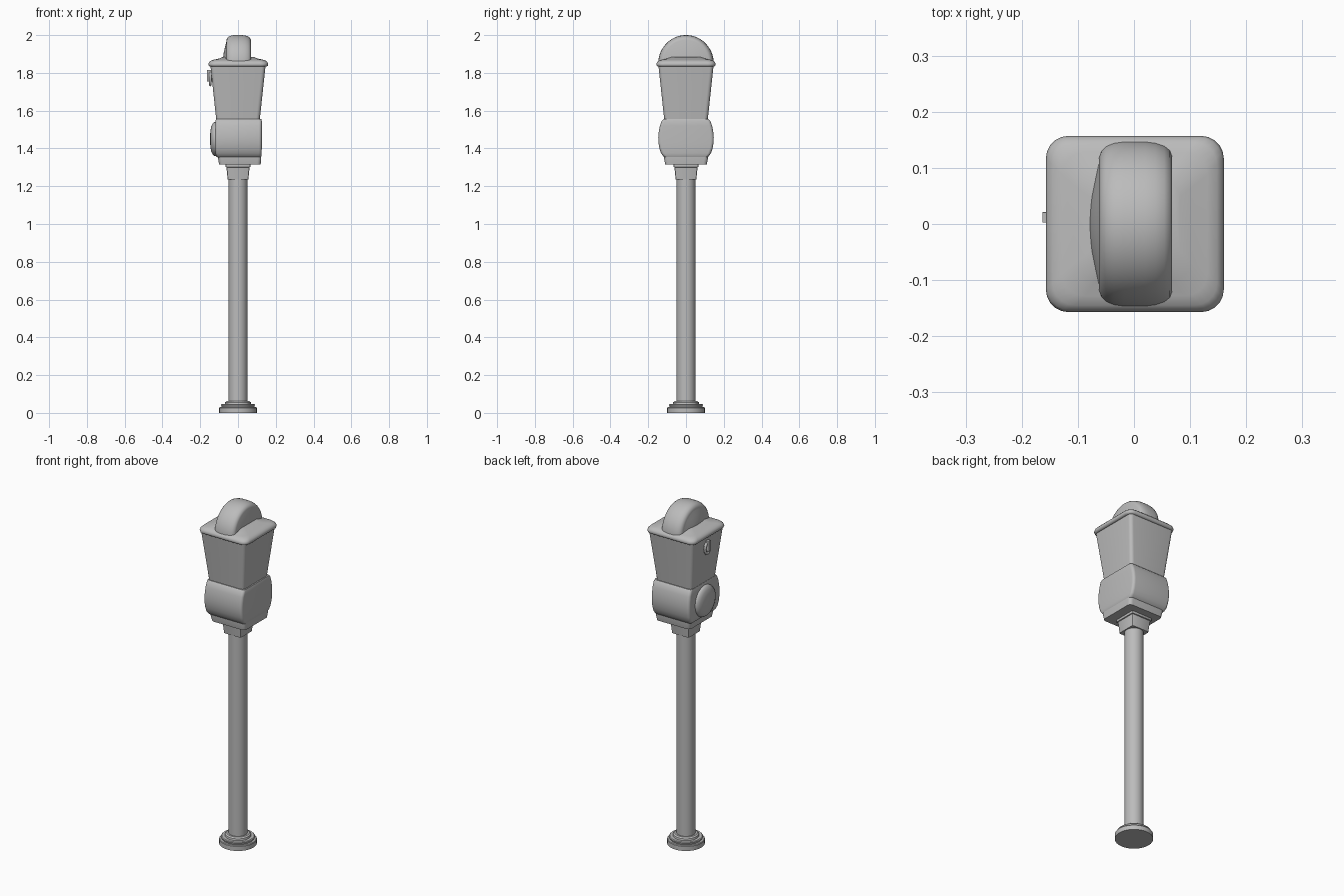
import bpy, bmesh, math
from math import pi, sin, cos

cube = bpy.data.objects.get("Cube")
if cube:
    bpy.data.objects.remove(cube, do_unlink=True)

# Single painted metal colour
metal = bpy.data.materials.new("grey_metal")
metal.use_nodes = True
grey = (0.5, 0.5, 0.5, 1)
metal.diffuse_color = grey
metal.node_tree.nodes["Principled BSDF"].inputs["Base Color"].default_value = grey


def finish(obj, angle=35):
    obj.data.materials.append(metal)
    bpy.ops.object.select_all(action='DESELECT')
    obj.select_set(True)
    bpy.context.view_layer.objects.active = obj
    bpy.ops.object.shade_smooth_by_angle(angle=math.radians(angle))


def loft(name, rings, angle=35):
    """Skin a list of equally long closed rings and cap both ends."""
    bm = bmesh.new()
    loops = [[bm.verts.new(p) for p in ring] for ring in rings]
    n = len(loops[0])
    for a, b in zip(loops, loops[1:]):
        for i in range(n):
            j = (i + 1) % n
            bm.faces.new((a[i], a[j], b[j], b[i]))
    bm.faces.new(loops[0][::-1])
    bm.faces.new(loops[-1])
    bmesh.ops.recalc_face_normals(bm, faces=bm.faces)
    mesh = bpy.data.meshes.new(name)
    bm.to_mesh(mesh)
    bm.free()
    obj = bpy.data.objects.new(name, mesh)
    bpy.context.collection.objects.link(obj)
    finish(obj, angle)
    return obj


def rounded(z, left, right, depth, r, steps=5):
    """Rounded rectangle at height z, from left to right, +-depth in y."""
    pts = []
    corners = ((right - r, depth - r), (left + r, depth - r),
               (left + r, r - depth), (right - r, r - depth))
    for k, (cx, cy) in enumerate(corners):
        for s in range(steps + 1):
            a = (k + s / steps) * pi / 2
            pts.append((cx + r * cos(a), cy + r * sin(a), z))
    return pts


def circle(z, r, n=32):
    return [(r * cos(2 * pi * i / n), r * sin(2 * pi * i / n), z) for i in range(n)]


def disc_x(x, r, z, n=32):
    return [(x, r * cos(2 * pi * i / n), z + r * sin(2 * pi * i / n)) for i in range(n)]


# Stepped round foot and pole
loft("foot_flange", [circle(z, r) for z, r in
     ((0, .1), (.026, .1), (.03, .097), (.03, .086), (.042, .09), (.046, .086),
      (.046, .07), (.056, .068), (.062, .06), (.062, .05))])
loft("pole", [circle(.05, .05), circle(1.24, .05)])

# Square tapered collar below the head
loft("collar", [rounded(z, -w, w, w, .008, 2) for z, w in
     ((1.235, .055), (1.3, .061), (1.302, .066), (1.32, .066))])

# Tray under the coin box
loft("tray", [rounded(z, l, r, d, .02) for z, l, r, d in
     ((1.315, -.1, .12, .11), (1.345, -.105, .123, .116), (1.37, -.11, .123, .116))])

# Coin box, bulging to front and back
loft("coin_box", [rounded(z, l, r, d, .016) for z, l, r, d in
     ((1.35, -.105, .12, .108), (1.358, -.115, .124, .12), (1.375, -.12, .125, .132),
      (1.40, -.121, .126, .141), (1.43, -.122, .126, .146), (1.46, -.122, .126, .147),
      (1.49, -.121, .126, .144), (1.52, -.12, .126, .138), (1.545, -.119, .126, .129),
      (1.555, -.117, .123, .12))], 45)

# Round domed coin door
loft("coin_door", [disc_x(x, r, 1.45) for x, r in
     ((-.11, .09), (-.124, .09), (-.133, .084), (-.141, .068), (-.146, .045), (-.148, .015))], 50)

# Tapered upper housing
loft("housing", [rounded(z, -w, w, w, .02) for z, w in
     ((1.55, .115), (1.84, .146))])

# Overhanging lid with a soft rising top
loft("lid", [rounded(z, -w, w + .003, w, r) for z, w, r in
     ((1.833, .146, .035), (1.836, .154, .038), (1.845, .157, .04), (1.855, .154, .04),
      (1.864, .145, .04), (1.87, .128, .04), (1.876, .1, .035), (1.885, .078, .03))], 60)


# Half-round display hood, arched in y and z
def arch(x, s, n=28):
    pts = []
    for i in range(n + 1):
        a = pi * i / n
        pts.append((x, .147 * s * cos(a), 1.85 + .15 * s * sin(a)))
    return pts


loft("display_hood", [arch(x, s) for x, s in
     ((-.062, .82), (-.058, .89), (-.05, .945), (-.036, .983), (-.018, 1), (.02, 1),
      (.038, .985), (.054, .95), (.064, .9), (.068, .83))], 40)

# Bowed display pane on one side of the hood
loft("display_pane", [arch(x, s) for x, s in
     ((-.06, .82), (-.068, .6), (-.075, .4), (-.079, .2))], 40)

# Coin handle: back plate, ring and turning grip
handle_y = .012
bpy.ops.mesh.primitive_cylinder_add(vertices=16, radius=.022, depth=.02,
                                    location=(-.136, handle_y, 1.785), rotation=(0, pi / 2, 0))
plate = bpy.context.object
plate.name = "handle_plate"
finish(plate)

bpy.ops.mesh.primitive_torus_add(major_radius=.022, minor_radius=.007, major_segments=20,
                                 minor_segments=8, location=(-.147, handle_y, 1.768),
                                 rotation=(0, pi / 2, 0))
ring = bpy.context.object
ring.name = "handle_ring"
ring.scale = (1.35, 1, 1)
finish(ring, 60)

bpy.ops.mesh.primitive_cube_add(size=1, location=(-.15, handle_y, 1.785))
grip = bpy.context.object
grip.name = "handle_grip"
grip.scale = (.026, .018, .06)
bevel = grip.modifiers.new("soft_edges", 'BEVEL')
bevel.width = .004
finish(grip)
